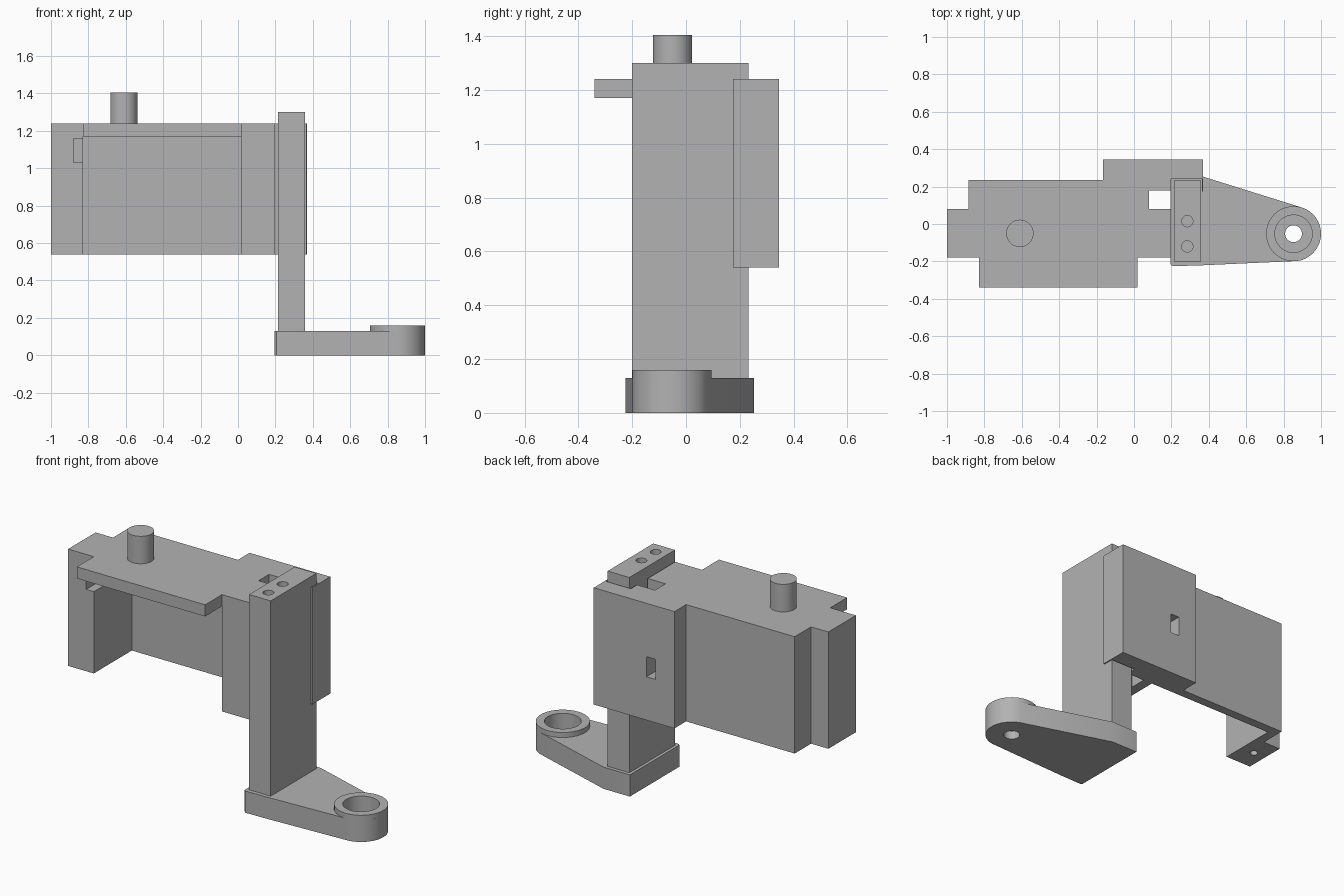
import bpy, bmesh, math

if "Cube" in bpy.data.objects:
    bpy.data.objects.remove(bpy.data.objects["Cube"], do_unlink=True)

grey = bpy.data.materials.new("plain_grey")
grey.use_nodes = True
GREY = (0.45, 0.45, 0.45, 1)
grey.diffuse_color = GREY
grey.node_tree.nodes["Principled BSDF"].inputs["Base Color"].default_value = GREY


def prism(name, outline, z0, z1):
    """Extrude a flat outline from z0 to z1."""
    bm = bmesh.new()
    face = bm.faces.new([bm.verts.new((x, y, z0)) for x, y in outline])
    top = bmesh.ops.extrude_face_region(bm, geom=[face])["geom"]
    verts = [v for v in top if isinstance(v, bmesh.types.BMVert)]
    bmesh.ops.translate(bm, verts=verts, vec=(0, 0, z1 - z0))
    bmesh.ops.recalc_face_normals(bm, faces=bm.faces)
    mesh = bpy.data.meshes.new(name)
    bm.to_mesh(mesh)
    bm.free()
    mesh.materials.append(grey)
    obj = bpy.data.objects.new(name, mesh)
    bpy.context.collection.objects.link(obj)
    return obj


def box(name, x0, x1, y0, y1, z0, z1):
    return prism(name, [(x0, y0), (x1, y0), (x1, y1), (x0, y1)], z0, z1)


def arc(x, y, r, start, end, steps):
    angles = [math.radians(start + (end - start) * i / steps) for i in range(steps + 1)]
    return [(x + r * math.cos(a), y + r * math.sin(a)) for a in angles]


def rod(name, x, y, r, z0, z1):
    return prism(name, arc(x, y, r, 0, 360, 48)[:-1], z0, z1)


def activate(obj):
    bpy.ops.object.select_all(action="DESELECT")
    obj.select_set(True)
    bpy.context.view_layer.objects.active = obj


def combine(obj, other, operation="DIFFERENCE"):
    """Apply a boolean and remove the second object."""
    mod = obj.modifiers.new("boolean", "BOOLEAN")
    mod.operation, mod.object, mod.solver = operation, other, "EXACT"
    activate(obj)
    bpy.ops.object.modifier_apply(modifier=mod.name)
    bpy.data.objects.remove(other, do_unlink=True)


# Motor housing: two end blocks, thin rear wall and a slot for the post
BOTTOM, TOP = 0.54, 1.24
housing = prism("motor_housing", [
    (-1, -0.18), (-0.83, -0.18), (-0.83, 0.18), (0.02, 0.18), (0.02, -0.18),
    (0.198, -0.18), (0.198, 0.08), (0.08, 0.08), (0.08, 0.18), (0.198, 0.18),
    (0.198, 0.24), (0.363, 0.24), (0.363, 0.175), (0.37, 0.175), (0.37, 0.345),
    (-0.165, 0.345), (-0.165, 0.235), (-0.885, 0.235), (-0.885, 0.08), (-1, 0.08),
], BOTTOM, TOP)
combine(housing, box("wire_notch", -0.88, -0.8, -0.3, 0.17, 1.03, 1.16))
combine(housing, box("rear_pocket", -0.04, 0.02, 0.2, 0.4, 0.80, 0.92))
for x in (-0.92, 0.11):
    combine(housing, rod("screw_hole", x, -0.05, 0.022, BOTTOM - 0.1, BOTTOM + 0.2))

# Overhanging cover and pin
cover = box("top_cover", -0.83, 0.02, -0.34, 0.18, 1.17, TOP)
pin = rod("top_pin", -0.61, -0.05, 0.073, TOP, 1.405)

# Upright post with two screw holes
post = box("upright_post", 0.213, 0.357, -0.2, 0.232, 0.13, 1.3)
for y in (-0.12, 0.015):
    combine(post, rod("post_hole", 0.285, y, 0.03, 1.1, 1.4))

# Foot arm tapering to a bored round boss
BX, BY, BR = 0.853, -0.052, 0.147
arm = prism("foot_arm", [(0.195, 0.253), (0.37, 0.253)] + arc(BX, BY, BR, 73, -92, 24)
            + [(0.34, -0.222), (0.205, -0.225), (0.195, -0.215)], 0, 0.13)
combine(arm, rod("boss", BX, BY, BR, 0, 0.16), "UNION")
combine(arm, rod("bearing_seat", BX, BY, 0.1, 0.05, 0.3))
combine(arm, rod("bore", BX, BY, 0.045, -0.1, 0.3))

for obj in (housing, cover, pin, post, arm):
    activate(obj)
    bpy.ops.object.shade_smooth_by_angle(angle=math.radians(30))
